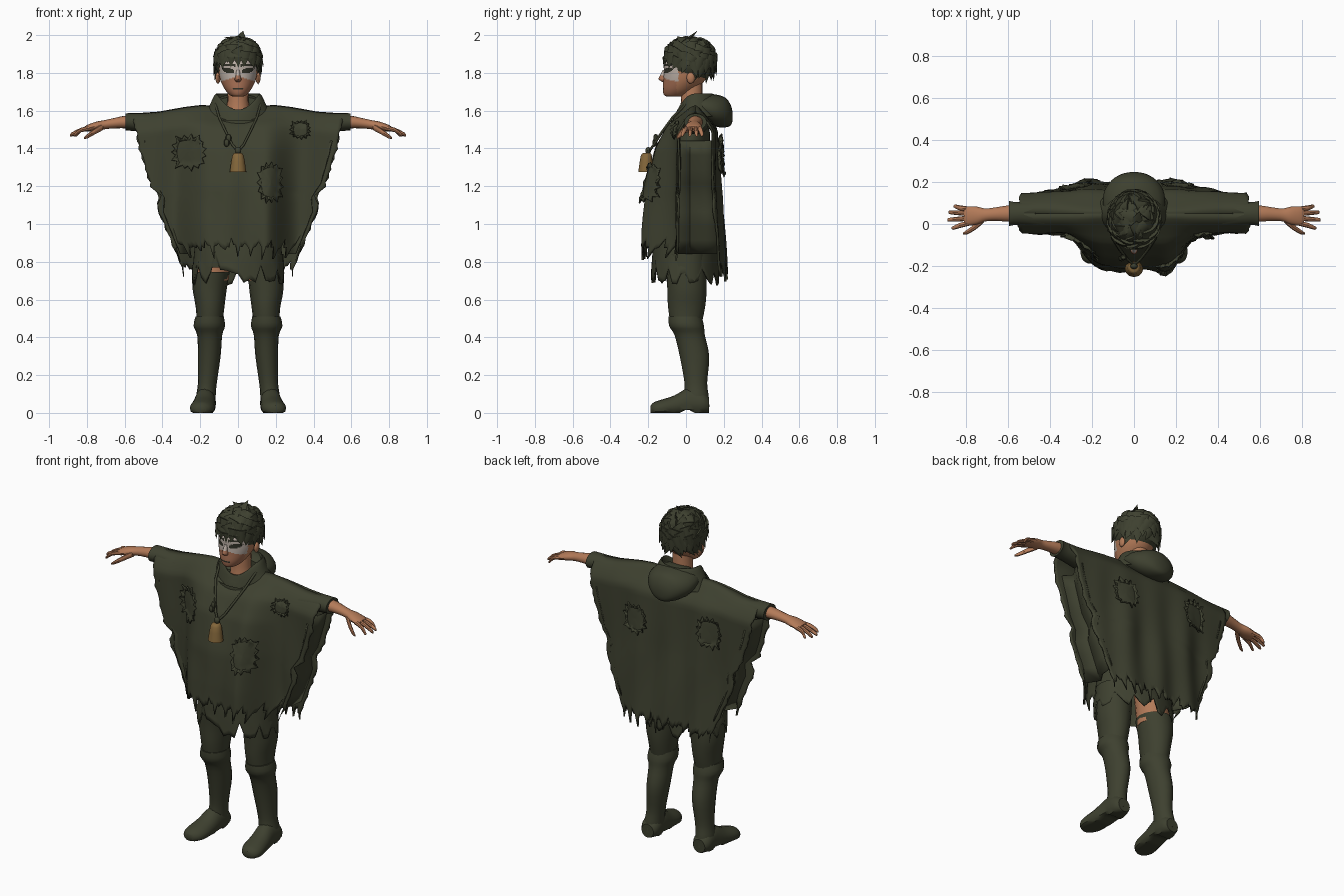
import bpy, bmesh, math, random
from mathutils import Vector, Matrix

if "Cube" in bpy.data.objects:
    bpy.data.objects.remove(bpy.data.objects["Cube"])

random.seed(4)


def material(name, rgb):
    m = bpy.data.materials.new(name)
    m.diffuse_color = (*rgb, 1)
    m.use_nodes = True
    m.node_tree.nodes["Principled BSDF"].inputs["Base Color"].default_value = m.diffuse_color
    return m


OLIVE = material("olive_cloth", (0.048, 0.052, 0.029))
SKIN = material("skin", (0.45, 0.195, 0.098))
STAIN = material("face_stain", (0.37, 0.155, 0.085))
PAINT = material("pale_face_paint", (0.5, 0.43, 0.38))
DARK = material("dark_eye", (0.03, 0.03, 0.02))
BRASS = material("old_brass", (0.23, 0.135, 0.043))


def lerp(table, t):
    """Piecewise linear lookup in rising (key, value) pairs."""
    if t <= table[0][0]:
        return table[0][1]
    for (a, p), (b, q) in zip(table, table[1:]):
        if t <= b:
            return p + (q - p) * (t - a) / (b - a)
    return table[-1][1]


def make(name, verts, faces, mats, rule=None, thick=0):
    me = bpy.data.meshes.new(name)
    me.from_pydata(verts, [], faces)
    for m in mats:
        me.materials.append(m)
    bm = bmesh.new()
    bm.from_mesh(me)
    bmesh.ops.recalc_face_normals(bm, faces=bm.faces)
    if rule:
        for f in bm.faces:
            f.material_index = rule(f.calc_center_median())
    bm.to_mesh(me)
    bm.free()
    ob = bpy.data.objects.new(name, me)
    bpy.context.collection.objects.link(ob)
    if thick:
        mod = ob.modifiers.new("thickness", 'SOLIDIFY')
        mod.thickness = thick
    return ob


def grid_faces(rows, cols, wrap=False):
    return [(r * cols + c, r * cols + (c + 1) % cols,
             (r + 1) * cols + (c + 1) % cols, (r + 1) * cols + c)
            for r in range(rows - 1) for c in range(cols if wrap else cols - 1)]


def tube(name, axis, rings, mats, n=16, sub=3, rule=None, caps=True, warp=None, thick=0):
    """Loft ellipses (x, y, z, ra, rb) along an axis, with spline steps between rings."""
    a, b = {'x': ((0, 1, 0), (0, 0, 1)), 'y': ((1, 0, 0), (0, 0, 1)),
            'z': ((1, 0, 0), (0, 1, 0))}[axis]
    a, b = Vector(a), Vector(b)
    fine = []
    for i in range(len(rings) - 1):
        p = [rings[max(i - 1, 0)], rings[i], rings[i + 1], rings[min(i + 2, len(rings) - 1)]]
        for k in range(sub):
            t = k / sub
            fine.append([0.5 * (2 * q + (r - o) * t + (2 * o - 5 * q + 4 * r - s) * t * t
                                + (3 * q - o - 3 * r + s) * t ** 3) for o, q, r, s in zip(*p)])
    fine.append(rings[-1])
    verts = []
    for x, y, z, ra, rb in fine:
        for k in range(n):
            w = 2 * math.pi * k / n
            v = Vector((x, y, z)) + a * ra * math.cos(w) + b * rb * math.sin(w)
            verts.append(warp(v, k, (x, y, z)) if warp else v)
    faces = grid_faces(len(fine), n, True)
    if caps:
        faces += [tuple(range(n)), tuple(range(len(verts) - n, len(verts)))]
    return make(name, verts, faces, mats, rule, thick)


def ball(name, loc, size, mat, seg=20, keep=None):
    bm = bmesh.new()
    bmesh.ops.create_uvsphere(bm, u_segments=seg, v_segments=seg * 2 // 3, radius=1)
    bm.transform(Matrix.Translation(loc) @ Matrix.Diagonal((*size, 1)))
    if keep:
        bmesh.ops.delete(bm, geom=[f for f in bm.faces if not keep(f.calc_center_median())], context='FACES')
    me = bpy.data.meshes.new(name)
    bm.to_mesh(me)
    bm.free()
    me.materials.append(mat)
    ob = bpy.data.objects.new(name, me)
    bpy.context.collection.objects.link(ob)
    return ob


# Poncho shape: half width, ridge height, and front/back depth
WIDTH = [(0.7, 0.28), (0.8, 0.31), (1.0, 0.395), (1.1, 0.435), (1.15, 0.41), (1.19, 0.46), (1.4, 0.525), (1.6, 0.56)]
RIDGE = [(0, 1.62), (0.35, 1.63), (0.5, 1.62), (0.75, 1.595), (1, 1.585)]
FRONT = [(0.8, -0.23), (1.0, -0.222), (1.2, -0.205), (1.4, -0.16), (1.5, -0.11), (1.63, -0.02)]
BACK = [(0.72, 0.215), (1.2, 0.18), (1.5, 0.165), (1.63, 0.1)]


def cloth_y(x, z, front):
    t = min(max((abs(x) - 0.14) / 0.2 if front else (abs(x) - 0.2) / 0.25, 0), 1)
    k = 1 - t * t * (3 - 2 * t)
    edge = -0.045 if front else 0.15
    y = edge + (lerp(FRONT if front else BACK, z) - edge) * k
    drop = max(lerp(RIDGE, min(abs(x) / 0.56, 1)) - z, 0)
    y = 0.05 + (y - 0.05) * min(1, drop / 0.1) ** 0.5
    return y + 0.008 * (math.sin(x * 31 + (0 if front else 2)) + 0.5 * math.sin(x * 17 + z * 9)) * min(drop * 2, 1)


def panel(name, front, hem):
    rows, cols = 34, 61
    tear = [random.uniform(-0.012, 0.012) + (random.uniform(-0.08, -0.02) if c % 6 == 0 else
            random.uniform(0.01, 0.06) if c % 6 == 3 else 0) for c in range(cols)]
    fray = [random.uniform(-0.008, 0.005) for _ in range(rows)]
    verts = []
    for r in range(rows):
        v = (r / (rows - 1)) ** 1.2
        for c in range(cols):
            s = 2 * c / (cols - 1) - 1
            top = lerp(RIDGE, abs(s))
            z = top + (hem + tear[c] * max(0, (v - 0.8) * 5) - top) * v
            x = s * (lerp(WIDTH, z) + (fray[r] if abs(s) > 0.98 and r else 0))
            verts.append((x, cloth_y(x, z, front), z))
    return make(name, verts, grid_faces(rows, cols), [OLIVE], thick=0.012)


panel("poncho_front", True, 0.88)
panel("poncho_back", False, 0.77)

# Side gores under the sleeves, with an inward fold
for side, sg in (("right", 1), ("left", -1)):
    verts = []
    for r in range(9):
        z = 1.44 - 0.075 * r
        w = lerp(WIDTH, z) * 0.94
        verts += [(sg * w, cloth_y(w, z, True), z), (sg * (w - 0.05), 0.02, z),
                  (sg * (w - 0.01), 0.08, z), (sg * w, cloth_y(w, z, False), z)]
    make(side + "_poncho_gore", verts, grid_faces(9, 4), [OLIVE], thick=0.008)

# Tunic body and torn underskirt
tube("tunic", 'z', [(0, 0.045, 1.6, 0.14, 0.06), (0, 0.035, 1.5, 0.19, 0.09), (0, 0.01, 1.3, 0.19, 0.12),
                    (0, 0, 1.0, 0.2, 0.13)], [OLIVE], 24)
tears = [random.uniform(-0.035, 0.025) + (0.05 if k % 4 == 0 else -0.02 if k % 4 == 2 else 0) for k in range(48)]


def torn(v, k, c):
    if c[2] < 0.76:
        v.z += tears[k]
        if abs(v.x + 0.1) < 0.07 and v.y < 0:
            v.z += 0.055
    return v


tube("underskirt", 'z', [(0, 0, 1.2, 0.22, 0.14), (0, -0.005, 0.95, 0.225, 0.16),
     (0, -0.005, 0.82, 0.235, 0.175), (0, -0.005, 0.715, 0.245, 0.18)], [OLIVE], 48, 3,
     caps=False, warp=torn, thick=0.01)


# Frayed patches sewn on the cloth
def patch(name, x, z, rx, rz, front):
    sg, n = (-1 if front else 1), 30
    verts = []
    for f, lift in ((0.02, 0.004), (0.5, 0.006), (0.8, 0.005), (1.0, 0.01)):
        for k in range(n):
            w = 2 * math.pi * k / n
            q = f * ((random.uniform(1.0, 1.22) if k % 2 else 0.88) if f == 1 else 1)
            q /= max(abs(math.cos(w)), abs(math.sin(w))) ** 0.5
            px, pz = x + rx * q * math.cos(w), z + rz * q * math.sin(w)
            verts.append((px, cloth_y(px, pz, front) + sg * (lift + (random.uniform(0, 0.016) if f == 1 else 0)), pz))
    make(name, verts, grid_faces(4, n, True) + [tuple(range(n))], [OLIVE], thick=0.008)


for i, p in enumerate([(-0.26, 1.38, 0.078, 0.08, True), (0.33, 1.5, 0.05, 0.045, True),
                       (0.17, 1.22, 0.06, 0.1, True), (-0.28, 1.38, 0.072, 0.085, False),
                       (0.21, 1.34, 0.075, 0.08, False)]):
    patch("patch_%d" % (i + 1), *p)


# Collar dipping at the throat, with the folded hood behind
def dip(v, k, c):
    if v.y < c[1]:
        v.z -= 0.13 * min(((c[1] - v.y) / 0.1) ** 2, 1) * (0.8 if c[2] > 1.6 else 0.3)
    return v


tube("collar", 'z', [(0, 0.05, 1.57, 0.18, 0.13), (0, 0.045, 1.64, 0.145, 0.118), (0, 0.045, 1.685, 0.122, 0.1),
     (0, 0.045, 1.68, 0.108, 0.085), (0, 0.045, 1.6, 0.095, 0.07)], [OLIVE], 32, 3, caps=False, warp=dip)
tube("folded_hood", 'y', [(0, 0.05, 1.625, 0.135, 0.05), (0, 0.1, 1.615, 0.148, 0.074), (0, 0.16, 1.6, 0.14, 0.085),
     (0, 0.21, 1.59, 0.105, 0.078), (0, 0.238, 1.575, 0.06, 0.052), (0, 0.247, 1.57, 0.02, 0.02)], [OLIVE], 20, 3)
tube("neck", 'z', [(0, 0.025, 1.52, 0.09, 0.085), (0, 0.03, 1.6, 0.06, 0.06), (0, 0.03, 1.75, 0.055, 0.058)], [SKIN])


# Head with painted face
def face_colour(c):
    if c.y > -0.04:
        return 0
    ax = abs(c.x)
    if ((ax - 0.05) / 0.033) ** 2 + ((c.z - 1.812 - (ax - 0.05) * 0.2) / 0.014) ** 2 < 1:
        return 3
    if 0.012 < ax < 0.088 and abs(c.z - 1.838 - ax * 0.1) < 0.006:
        return 3
    if c.z > 1.782 - 0.3 * ax:
        return 2
    if ax < 0.026 and abs(c.z - 1.715) < 0.0035:
        return 3
    return 1 if c.y < -0.05 and c.z > 1.685 else 0


tube("head", 'z', [(0, -0.065, 1.674, 0.025, 0.035), (0, -0.055, 1.685, 0.046, 0.062), (0, -0.035, 1.715, 0.071, 0.088),
     (0, -0.01, 1.76, 0.093, 0.11), (0, 0.005, 1.81, 0.104, 0.122), (0, 0.012, 1.86, 0.104, 0.124),
     (0, 0.02, 1.92, 0.075, 0.09), (0, 0.02, 1.95, 0.03, 0.04)],
     [SKIN, STAIN, PAINT, DARK], 96, 9, face_colour)
tube("nose", 'z', [(0, -0.113, 1.815, 0.009, 0.01), (0, -0.121, 1.785, 0.012, 0.017),
     (0, -0.121, 1.766, 0.018, 0.024), (0, -0.113, 1.752, 0.012, 0.012)], [STAIN, PAINT], 12, 3,
     lambda c: int(c.z > 1.782))
for side, sg in (("right", 1), ("left", -1)):
    ball(side + "_ear", (sg * 0.106, 0.025, 1.773), (0.013, 0.022, 0.03), SKIN, 12)

# Hair cap with layered tufts and a pointed fringe
HC, HR = Vector((0, 0.02, 1.865)), Vector((0.124, 0.14, 0.122))
HAIRLINE = [(-0.1, 1.865), (-0.05, 1.825), (-0.01, 1.79), (0.04, 1.78), (0.07, 1.74), (0.1, 1.72)]
ball("hair_cap", HC, HR, OLIVE, 48, lambda c: c.z > lerp(HAIRLINE, c.y))
bm = bmesh.new()


def tuft(d, flow, width, depth):
    flow = flow.normalized()
    across = flow.cross(d).normalized()
    rot = Matrix((across, flow.cross(across), flow)).transposed().to_4x4()
    base = HC + Vector(p * q for p, q in zip(d, HR)) * 0.98
    m = Matrix.Translation(base + flow * 0.022) @ rot @ Matrix.Diagonal((1.3, 0.5, 1, 1))
    bmesh.ops.create_cone(bm, segments=8, radius1=width, radius2=0, depth=depth, cap_ends=True, matrix=m)


for i in range(100):
    w = i * 2.39996
    h = 1 - 1.6 * (i + 0.5) / 100
    d = Vector((math.cos(w) * math.sqrt(1 - h * h), math.sin(w) * math.sqrt(1 - h * h), h))
    z = HC.z + d.z * HR.z
    if z < lerp(HAIRLINE, HC.y + d.y * HR.y) + 0.03:
        continue
    flow = Vector((d.x, d.y, 0)) * 0.25 + Vector((random.uniform(-.35, .35), random.uniform(-.5, .1), -0.1))
    flow = flow - d * flow.dot(d) + Vector((0, 0, -0.7)) * (1 - abs(h)) + d * 0.1
    tuft(d, flow, 0.027, random.uniform(0.07, 0.095))
for i in range(11):
    w = math.radians(-90 + (i - 5) * 17)
    d = Vector((math.cos(w), math.sin(w), 0.1)).normalized()
    tuft(d, Vector((random.uniform(-0.4, 0.4), 0, -1)) + d * 0.03, 0.017, random.uniform(0.04, 0.06))
bmesh.ops.recalc_face_normals(bm, faces=bm.faces)
me = bpy.data.meshes.new("hair_tufts")
bm.to_mesh(me)
bm.free()
me.materials.append(OLIVE)
bpy.context.collection.objects.link(bpy.data.objects.new("hair_tufts", me))


# Limbs, built for each side
def ground(v, k, c):
    v.z = max(v.z, 0.014 if -0.02 < c[1] < 0.04 else 0)
    return v


for side, g in (("right", 1), ("left", -1)):
    def limb(part, axis, rings, mat, n=16, sub=3, warp=None):
        tube(side + "_" + part, axis, [(g * r[0], *r[1:]) for r in rings], [mat], n, sub, warp=warp)

    limb("thigh", 'z', [(0.12, 0, 0.98, 0.1, 0.1), (0.135, 0, 0.7, 0.085, 0.09)], SKIN)
    limb("legging", 'z', [(0.143, 0, 0.745 if g < 0 else 0.84, 0.099, 0.107), (0.15, 0.005, 0.66, 0.091, 0.104),
         (0.148, 0.003, 0.56, 0.076, 0.098), (0.15, 0.0, 0.46, 0.066, 0.08)], OLIVE)
    limb("boot_shaft", 'z', [(0.15, -0.005, 0.51, 0.075, 0.088), (0.152, 0.003, 0.46, 0.083, 0.092),
         (0.15, 0.02, 0.41, 0.066, 0.08), (0.152, 0.045, 0.3, 0.06, 0.078), (0.162, 0.052, 0.16, 0.05, 0.06),
         (0.17, 0.055, 0.09, 0.052, 0.065), (0.173, 0.058, 0.03, 0.054, 0.066)], OLIVE)
    limb("boot_foot", 'y', [(0.172, 0.122, 0.04, 0.04, 0.04), (0.173, 0.09, 0.05, 0.056, 0.062),
         (0.174, 0.02, 0.05, 0.056, 0.085), (0.182, -0.06, 0.035, 0.062, 0.058), (0.19, -0.13, 0.025, 0.065, 0.045),
         (0.195, -0.17, 0.02, 0.05, 0.036), (0.196, -0.188, 0.018, 0.024, 0.02)], OLIVE, warp=ground)
    limb("sleeve_cuff", 'x', [(0.4, 0.05, 1.53, 0.07, 0.055), (0.55, 0.05, 1.54, 0.055, 0.048),
         (0.595, 0.05, 1.54, 0.06, 0.045)], OLIVE)
    limb("arm", 'x', [(0.4, 0.05, 1.535, 0.045, 0.04), (0.58, 0.05, 1.54, 0.04, 0.034), (0.66, 0.047, 1.533, 0.032, 0.027),
         (0.71, 0.043, 1.525, 0.031, 0.024), (0.75, 0.04, 1.518, 0.043, 0.024),
         (0.795, 0.038, 1.508, 0.046, 0.018), (0.81, 0.038, 1.505, 0.038, 0.012)], SKIN)
    for i, (y, reach, spread) in enumerate([(0.005, 0.87, -0.024), (0.028, 0.89, -0.008),
                                            (0.05, 0.885, 0.006), (0.07, 0.86, 0.014)]):
        limb("finger_%d" % (i + 1), 'x', [(0.78, y, 1.508, 0.012, 0.013), (0.83, y + spread * 0.5, 1.498, 0.012, 0.012),
             (reach - 0.008, y + spread, 1.474, 0.009, 0.01), (reach, y + spread, 1.468, 0.004, 0.004)], SKIN, 8, 2)
    limb("thumb", 'x', [(0.715, 0.025, 1.515, 0.018, 0.018), (0.755, -0.012, 1.492, 0.015, 0.016),
         (0.795, -0.038, 1.466, 0.011, 0.012), (0.815, -0.045, 1.455, 0.004, 0.005)], SKIN, 8, 2)

    # Pendant cord
    cu = bpy.data.curves.new(side + "_cord", 'CURVE')
    cu.dimensions, cu.bevel_depth, cu.bevel_resolution = '3D', 0.007, 1
    sp = cu.splines.new('POLY')
    pts = [(0.12, 0.0, 1.635), (0.1, -0.07, 1.565), (0.065, -0.125, 1.49), (0.03, -0.17, 1.42), (0, -0.195, 1.385)]
    sp.points.add(len(pts) - 1)
    for q, p in zip(sp.points, pts):
        q.co = (g * p[0], p[1], p[2], 1)
    cu.materials.append(OLIVE)
    bpy.context.collection.objects.link(bpy.data.objects.new(side + "_cord", cu))

# Bell pendant and cord beads
tube("bell", 'z', [(0, -0.213, 1.275, 0.044, 0.04), (0, -0.213, 1.295, 0.041, 0.037), (0, -0.21, 1.36, 0.031, 0.03),
     (0, -0.208, 1.375, 0.02, 0.02)], [BRASS], 12, 2)
ball("bell_loop", (0, -0.2, 1.388), (0.018, 0.015, 0.02), OLIVE, 10)
for i, (x, y, z) in enumerate([(-0.05, -0.155, 1.455), (-0.06, -0.16, 1.43)]):
    ball("bead_%d" % (i + 1), (x, y - 0.005, z), (0.016, 0.014, 0.022), OLIVE, 8)

# Smooth shading with crisp edges
for ob in bpy.context.scene.objects:
    ob.select_set(ob.type == 'MESH')
    if ob.type == 'MESH':
        bpy.context.view_layer.objects.active = ob
bpy.ops.object.shade_smooth_by_angle(angle=math.radians(38))
